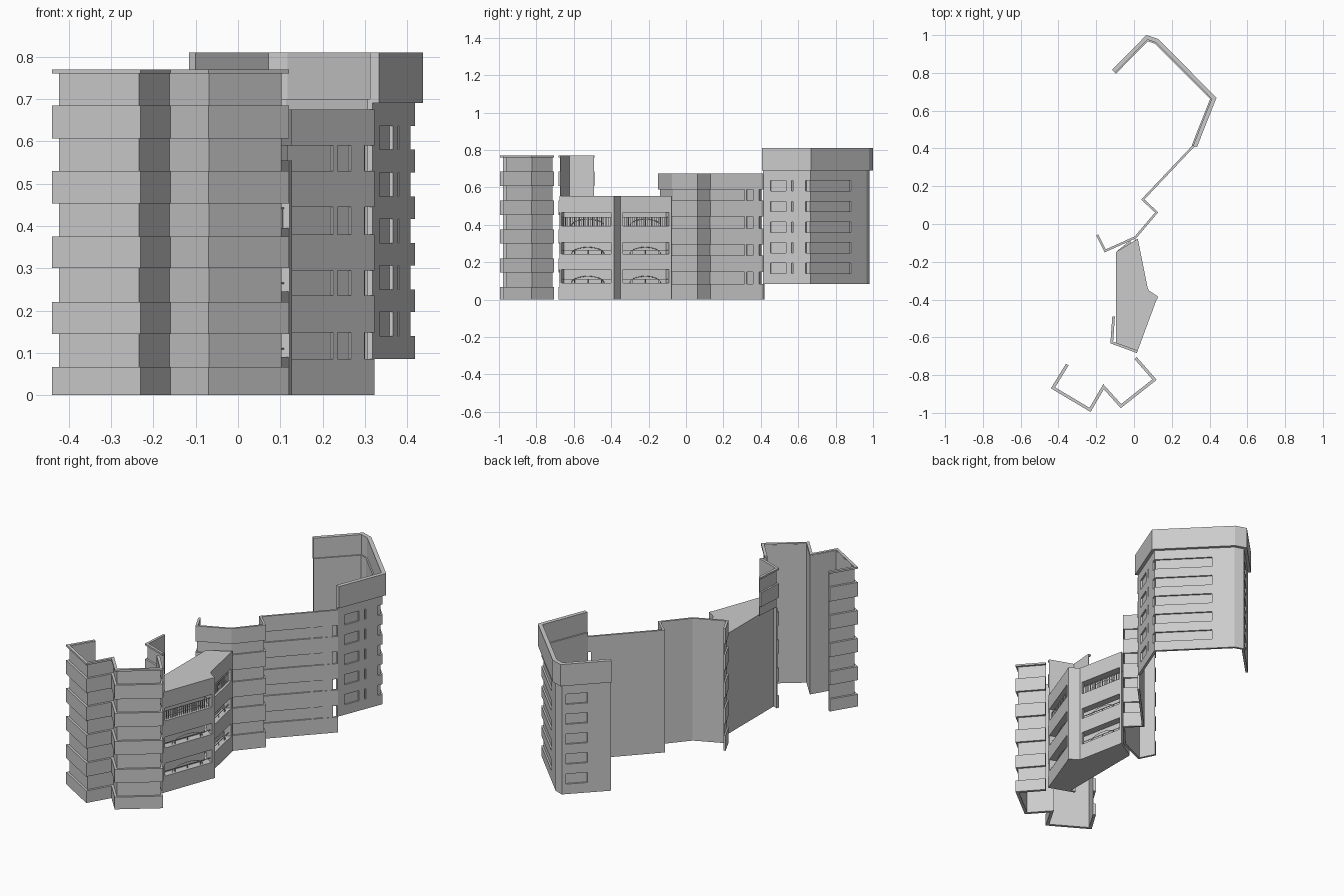
import bpy, bmesh, math
from mathutils import Vector

cube = bpy.data.objects.get("Cube")
if cube:
    bpy.data.objects.remove(cube)

grey = bpy.data.materials.new("light_grey")
grey.use_nodes = True
colour = (0.6, 0.6, 0.6, 1)
grey.diffuse_color = colour
grey.node_tree.nodes["Principled BSDF"].inputs["Base Color"].default_value = colour


class Part:
    """Collects prisms into one named object."""

    def __init__(self, name):
        self.name, self.bm = name, bmesh.new()

    def prism(self, outline, z0, z1):
        low = [self.bm.verts.new((x, y, z0)) for x, y in outline]
        high = [self.bm.verts.new((x, y, z1)) for x, y in outline]
        self.bm.faces.new(low[::-1])
        self.bm.faces.new(high)
        for i in range(len(low)):
            j = (i + 1) % len(low)
            self.bm.faces.new((low[i], low[j], high[j], high[i]))

    def wall(self, path, z0, z1, inset=0.0, thick=0.012):
        """Mitred wall along a path; its outside is on the right."""
        outer, inner = shift(path, inset), shift(path, inset + thick)
        self.prism(outer + inner[::-1], z0, z1)

    def done(self):
        bmesh.ops.recalc_face_normals(self.bm, faces=self.bm.faces)
        mesh = bpy.data.meshes.new(self.name)
        self.bm.to_mesh(mesh)
        self.bm.free()
        mesh.materials.append(grey)
        bpy.context.collection.objects.link(bpy.data.objects.new(self.name, mesh))


def shift(path, distance):
    """Move a path sideways to its left with mitred corners."""
    pts = [Vector(p) for p in path]
    normals = []
    for a, b in zip(pts, pts[1:]):
        d = (b - a).normalized()
        normals.append(Vector((-d.y, d.x)))
    result = []
    for i, p in enumerate(pts):
        n0, n1 = normals[max(i - 1, 0)], normals[min(i, len(normals) - 1)]
        result.append(tuple(p + (n0 + n1) * distance / (1 + n0.dot(n1))))
    return result


def between(a, b, t):
    return tuple(Vector(a).lerp(Vector(b), t))


# Front tower: projecting bands over a recessed wall
tower_bands = [(0, 0.067), (0.145, 0.22), (0.3, 0.375), (0.453, 0.53), (0.607, 0.685), (0.76, 0.77)]
tower_path = [(-0.36, -0.74), (-0.44, -0.87), (-0.23, -0.995), (-0.16, -0.875),
              (-0.07, -0.975), (0.12, -0.825), (0.015, -0.705)]
tower = Part("front_tower_wall")
tower.wall(tower_path, 0, 0.765, 0.012, 0.004)
for low, high in tower_bands:
    tower.wall(tower_path, low, high, 0, 0.015)
tower.done()

# Return wall behind the tower, rising over the low block
ret = Part("tower_return_wall")
short = [(-0.125, -0.632), (0.015, -0.683)]
full = [(-0.115, -0.49)] + short
ret.wall(short, 0, 0.555, 0.01, 0.004)
ret.wall(full, 0.555, 0.765, 0.01, 0.004)
for low, high in tower_bands:
    ret.wall(full if low > 0.5 else short, low, high, 0, 0.014)
ret.done()

# Low block: solid storey bands with deep open strips between them
south, nose, notch, north = (0.018, -0.675), (0.125, -0.385), (0.075, -0.352), (0.02, -0.078)
back = [(-0.095, -0.148), (-0.095, -0.635)]
block_bands = [(0, 0.09), (0.16, 0.245), (0.305, 0.395), (0.465, 0.555)]
block_gaps = [(0.09, 0.16), (0.245, 0.305), (0.395, 0.465)]
block = Part("low_block")
for low, high in block_bands:
    block.prism([south, nose, notch, north] + back, low, high)
for low, high in block_gaps:
    block.prism(shift([south, nose, notch, north], 0.04) + back, low, high)
block.wall([between(nose, south, 0.05), nose, notch, between(notch, north, 0.05)], 0, 0.555, -0.002, 0.02)
block.wall([between(notch, north, 0.95), north, between(north, back[0], 0.3)], 0, 0.555, 0, 0.01)
block.wall([back[1], south, between(south, nose, 0.03)], 0, 0.555, 0, 0.01)
block.done()

# Balcony railings: upright bars on the top storey, rails below
rails = Part("balcony_railings")
for a, b in ((south, nose), (notch, north)):
    for low, high in block_gaps:
        top = low + 0.045 if low > 0.3 else low + 0.018
        rails.wall([a, b], top, top + 0.003, 0.012, 0.003)
        count = 24 if low > 0.3 else 4
        for i in range(1, count):
            t = i / count
            rails.wall([between(a, b, t), between(a, b, t + 0.01)], low, top, 0.012, 0.003)
rails.done()

# Arched rails on the lower balconies
arches = bpy.data.curves.new("balcony_arches", "CURVE")
arches.dimensions, arches.bevel_depth, arches.bevel_resolution = "3D", 0.0015, 0
for a, b in ((south, nose), (notch, north)):
    a, b = shift([a, b], 0.014)
    for low, _ in block_gaps:
        spline = arches.splines.new("POLY")
        spline.points.add(12)
        for i, point in enumerate(spline.points):
            angle = math.pi * i / 12
            x, y = between(a, b, 0.5 - 0.3 * math.cos(angle))
            point.co = (x, y, low + 0.035 * math.sin(angle), 1)
arches.materials.append(grey)
bpy.context.collection.objects.link(bpy.data.objects.new("balcony_arches", arches))

# Middle wing: zigzag wall with recessed window strips
wing_path = [(-0.2, -0.06), (-0.155, -0.15), (0.012, -0.075), (0.128, 0.062), (0.055, 0.13), (0.322, 0.412)]
wing_end = between(wing_path[4], wing_path[5], 0.94)
wing = Part("middle_wing_wall")
wing.wall(wing_path[:5] + [wing_end], 0, 0.67, 0.008, 0.004)
for low, high in ((0, 0.085), (0.148, 0.235), (0.295, 0.38), (0.445, 0.53), (0.59, 0.675)):
    wing.wall(wing_path, low, high)
for t0, t1 in ((0.64, 0.68), (0.8, 0.92)):
    wing.wall([between(wing_path[4], wing_path[5], t) for t in (t0, t1)], 0.08, 0.672, 0.002, 0.01)
wing.done()

# Back tower: skin with window strips over a recessed wall
start, east, chamfer, top, end = (0.318, 0.412), (0.418, 0.665), (0.12, 0.965), (0.07, 0.982), (-0.105, 0.805)
skin = [start, east, chamfer, top, end]
back_tower = Part("back_tower_wall")
back_tower.wall(skin, 0.085, 0.7, 0.009, 0.004)
rows = [(0.14 + 0.11 * i, 0.196 + 0.11 * i) for i in range(5)]
edges = [0.085] + [z for row in rows for z in row] + [0.7]
for low, high in zip(edges[::2], edges[1::2]):
    back_tower.wall(skin, low, high)
for low, high in rows:
    for t0, t1 in ((0, 0.16), (0.48, 0.6), (0.63, 0.9)):
        back_tower.wall([between(start, east, t0), between(start, east, t1)], low, high)
    back_tower.wall([between(east, chamfer, 0.72), chamfer, top, between(top, end, 0.08)], low, high)
    back_tower.wall([between(top, end, 0.52), end], low, high)
back_tower.done()

# Overhanging crown of the back tower
crown = Part("back_tower_crown")
crown.wall(skin, 0.69, 0.81, -0.016, 0.022)
crown.done()
